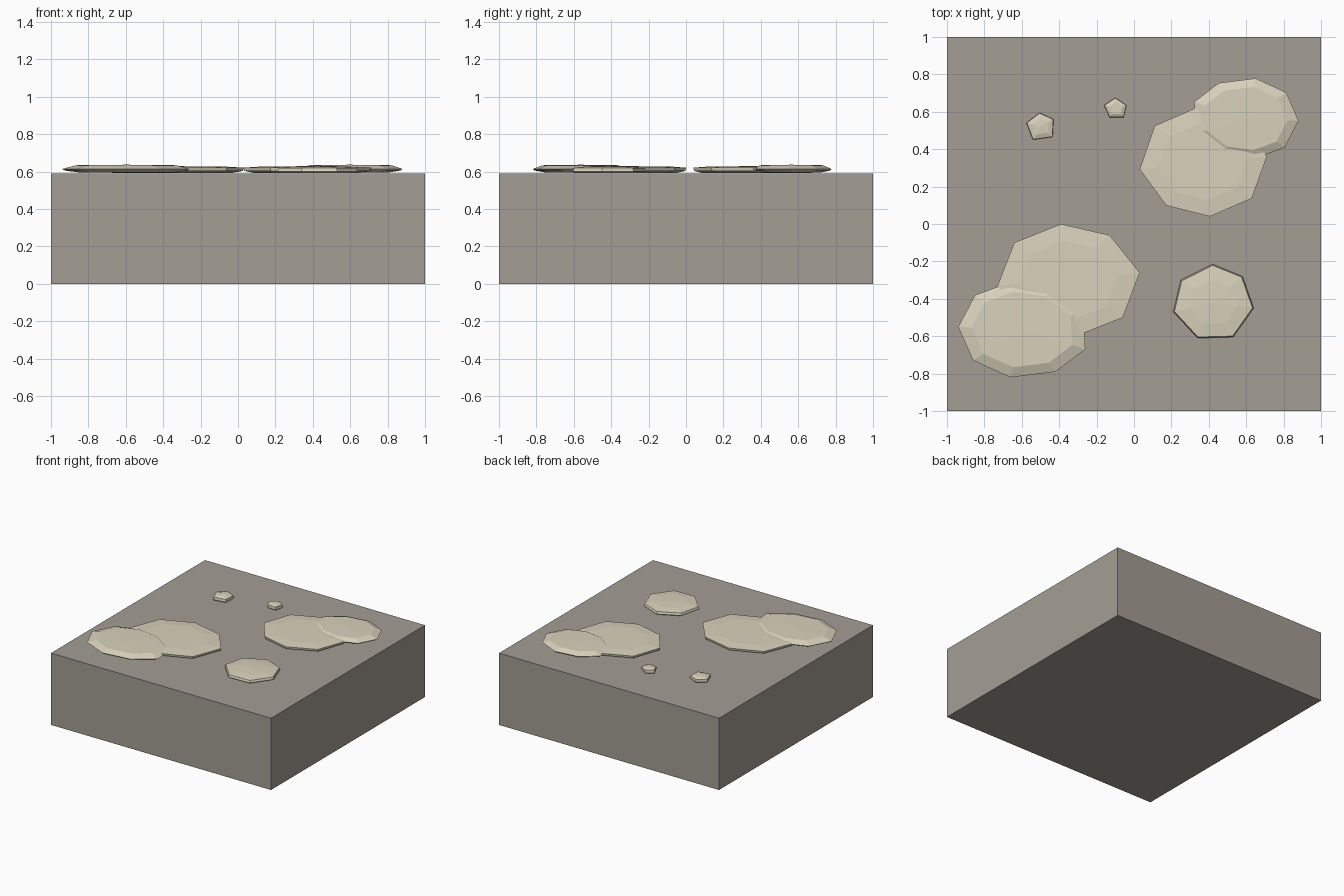
import bpy, bmesh

if "Cube" in bpy.data.objects:
    bpy.data.objects.remove(bpy.data.objects["Cube"])

TOP = 0.59


def material(name, color):
    m = bpy.data.materials.new(name)
    m.diffuse_color = (*color, 1)
    m.use_nodes = True
    m.node_tree.nodes["Principled BSDF"].inputs["Base Color"].default_value = m.diffuse_color
    return m


ground_mat = material("earth", (0.37, 0.34, 0.295))
stone_mat = material("pale_stone", (0.69, 0.64, 0.50))


def add_object(name, bm, mat):
    bmesh.ops.recalc_face_normals(bm, faces=bm.faces)
    me = bpy.data.meshes.new(name)
    bm.to_mesh(me)
    bm.free()
    me.materials.append(mat)
    ob = bpy.data.objects.new(name, me)
    bpy.context.collection.objects.link(ob)


def stone(name, rim, rings, crown):
    """Flat faceted stone: rings are (scale, z above ground), crown is the centre height."""
    n = len(rim)
    cx = sum(p[0] for p in rim) / n
    cy = sum(p[1] for p in rim) / n
    bm = bmesh.new()
    loops = [[bm.verts.new((cx + (x - cx) * s, cy + (y - cy) * s, TOP + z))
              for x, y in rim] for s, z in rings]
    for a, b in zip(loops, loops[1:]):
        for i in range(n):
            j = (i + 1) % n
            bm.faces.new((a[i], a[j], b[j], b[i]))
    bm.faces.new(loops[0])
    peak = bm.verts.new((cx, cy, TOP + crown))
    for i in range(n):
        bm.faces.new((loops[-1][i], loops[-1][(i + 1) % n], peak))
    add_object(name, bm, stone_mat)


# Square ground block
bm = bmesh.new()
bmesh.ops.create_cube(bm, size=1)
bmesh.ops.scale(bm, vec=(2, 2, TOP), verts=bm.verts)
bmesh.ops.translate(bm, vec=(0, 0, TOP / 2), verts=bm.verts)
add_object("ground_block", bm, ground_mat)

# Ring stacks: flat slab, lens-shaped slab, pebble
SLAB = [(0.85, 0.004), (0.99, 0.014), (1.0, 0.031), (0.7, 0.038)]
LENS = [(0.75, 0.006), (0.96, 0.016), (1.0, 0.024), (0.79, 0.044)]
PEBBLE = [(0.92, 0.002), (1.0, 0.012), (0.97, 0.03), (0.6, 0.038)]

# Two overlapping pairs; the back right pair is the front left one turned round
wide = [(-0.64, -0.10), (-0.39, 0.0), (-0.13, -0.06), (0.03, -0.26),
        (-0.06, -0.50), (-0.31, -0.60), (-0.56, -0.55), (-0.73, -0.33)]
lens = [(-0.94, -0.55), (-0.85, -0.38), (-0.66, -0.31), (-0.44, -0.34),
        (-0.27, -0.47), (-0.26, -0.67), (-0.42, -0.79), (-0.66, -0.82),
        (-0.86, -0.73)]
stone("front_left_slab", wide, SLAB, 0.039)
stone("front_left_overlapping_slab", lens, LENS, 0.047)
stone("back_right_slab", [(0.057 - 0.895 * x, 0.04 - 0.97 * y) for x, y in wide],
      SLAB, 0.039)
stone("back_right_overlapping_slab",
      [(0.108 - 0.821 * x, 0.09 - 0.84 * y) for x, y in lens], LENS, 0.047)

# Single stone and two pebbles
stone("single_stone", [(0.25, -0.30), (0.42, -0.215), (0.58, -0.28), (0.64, -0.45),
                       (0.53, -0.605), (0.34, -0.61), (0.21, -0.47)], PEBBLE, 0.042)
stone("left_pebble", [(-0.575, 0.54), (-0.505, 0.595), (-0.43, 0.56),
                      (-0.435, 0.465), (-0.54, 0.45)], PEBBLE, 0.042)
stone("back_pebble", [(-0.16, 0.635), (-0.10, 0.675), (-0.04, 0.635),
                      (-0.055, 0.57), (-0.13, 0.57)], PEBBLE, 0.038)
